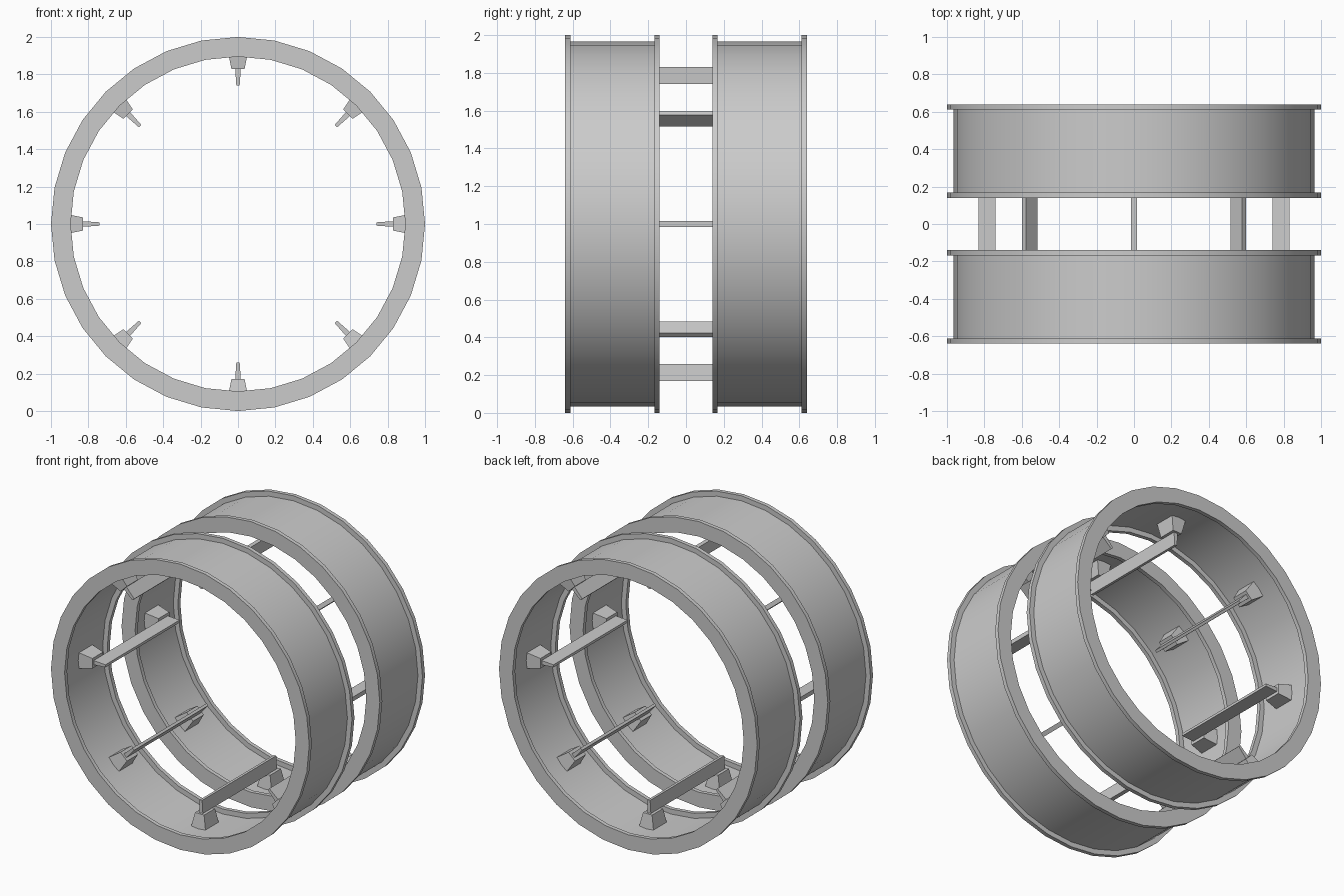
import bpy, bmesh, math
from mathutils import Matrix

if "Cube" in bpy.data.objects:
    bpy.data.objects.remove(bpy.data.objects["Cube"])

SIDES = 32
CENTRE = Matrix.Translation((0, 0, 1))


def finish(bm, name, smooth=False):
    bmesh.ops.recalc_face_normals(bm, faces=bm.faces)
    mesh = bpy.data.meshes.new(name)
    bm.to_mesh(mesh)
    bm.free()
    ob = bpy.data.objects.new(name, mesh)
    bpy.context.collection.objects.link(ob)
    if smooth:
        bpy.ops.object.select_all(action='DESELECT')
        ob.select_set(True)
        bpy.context.view_layer.objects.active = ob
        bpy.ops.object.shade_smooth_by_angle(angle=math.radians(30))
    return ob


def lathe(name, profile):
    """Revolve a closed (radius, y) profile around the y axis."""
    bm = bmesh.new()
    loops = []
    for i in range(SIDES):
        a = 2 * math.pi * i / SIDES
        loops.append([bm.verts.new((r * math.sin(a), y, 1 + r * math.cos(a))) for r, y in profile])
    n = len(profile)
    for i in range(SIDES):
        a, b = loops[i], loops[(i + 1) % SIDES]
        for j in range(n):
            k = (j + 1) % n
            bm.faces.new((a[j], a[k], b[k], b[j]))
    return finish(bm, name, True)


def wedge(name, angle, r_out, r_in, w_out, w_in, y, d_out, d_in):
    """Tapered block pointing from the rim towards the axle."""
    bm = bmesh.new()
    bmesh.ops.create_cube(bm, size=2)
    for v in bm.verts:
        outer = v.co.z > 0
        v.co.x *= w_out if outer else w_in
        v.co.y = y + v.co.y * (d_out if outer else d_in)
        v.co.z = r_out if outer else r_in
    bm.transform(CENTRE @ Matrix.Rotation(angle, 4, 'Y'))
    return finish(bm, name)


# Two spool-shaped rings with lips inside and out
for side, label in ((-1, "front"), (1, "back")):
    profile = [(0.895, 0.14), (1.0, 0.14), (1.0, 0.168), (0.965, 0.168),
               (0.965, 0.612), (1.0, 0.612), (1.0, 0.64), (0.895, 0.64),
               (0.895, 0.612), (0.93, 0.612), (0.93, 0.168), (0.895, 0.168)]
    lathe(f"{label}_ring", [(r, side * y) for r, y in profile])

# Eight rungs joining the rings, each on a pair of tapered mounts
for i in range(8):
    a = i * math.pi / 4
    wedge(f"rung_{i}", a, 0.832, 0.74, 0.015, 0.009, 0, 0.41, 0.41)
    for side, label in ((-1, "front"), (1, "back")):
        wedge(f"{label}_mount_{i}", a, 0.935, 0.83, 0.057, 0.035, side * 0.365, 0.075, 0.06)
